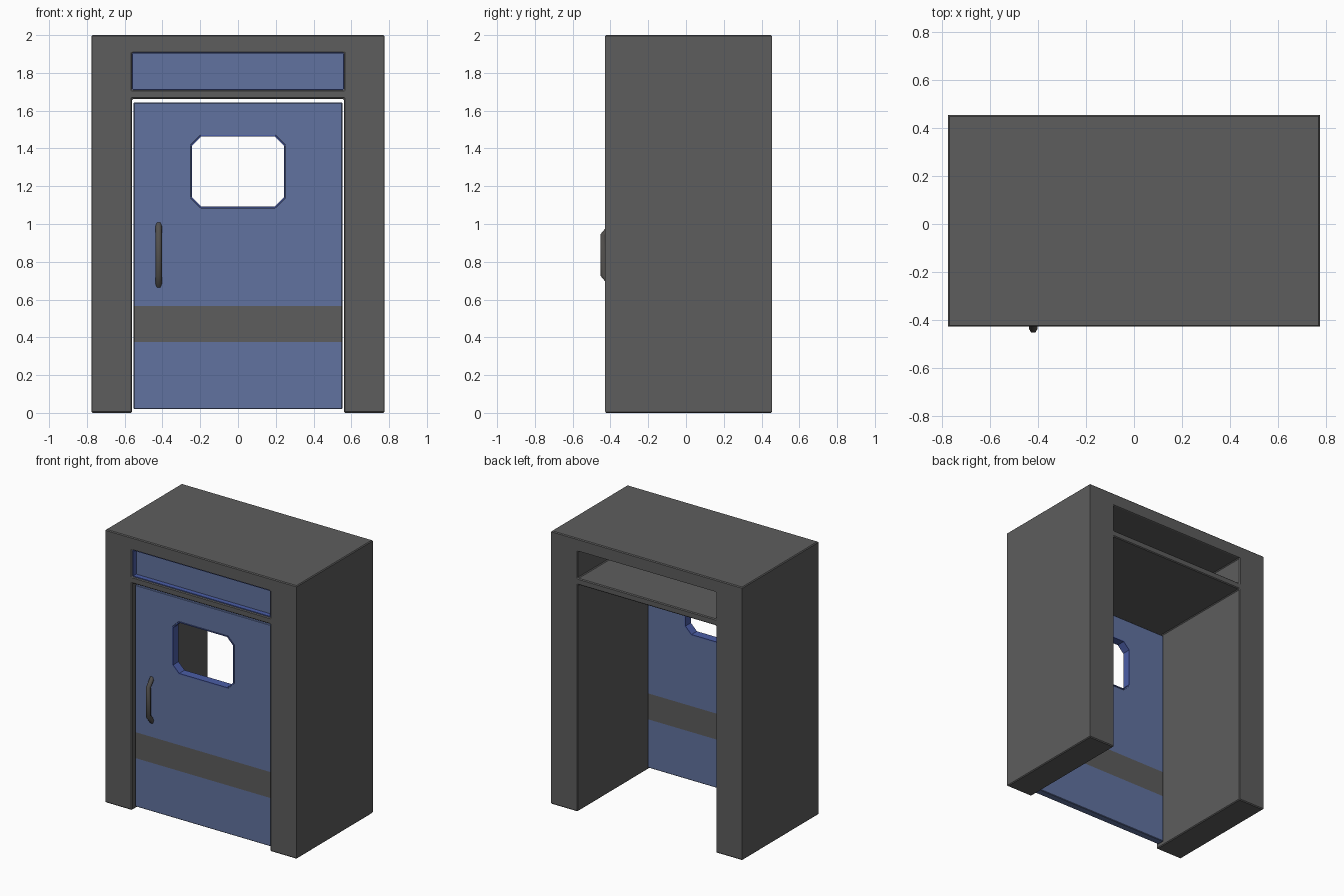
import bpy, bmesh

cube = bpy.data.objects.get("Cube")
if cube:
    bpy.data.objects.remove(cube, do_unlink=True)


def material(name, r, g, b):
    m = bpy.data.materials.new(name)
    m.use_nodes = True
    m.diffuse_color = (r, g, b, 1)
    m.node_tree.nodes["Principled BSDF"].inputs["Base Color"].default_value = (r, g, b, 1)
    return m


grey = material("frame grey", 0.11, 0.11, 0.11)
blue = material("panel blue", 0.12, 0.17, 0.35)
trim = material("trim blue", 0.07, 0.11, 0.38)
dark = material("handle dark grey", 0.085, 0.08, 0.075)


def rect(x, z0, z1):
    return [(-x, z0), (x, z0), (x, z1), (-x, z1)]


def octagon(x, z0, z1, c):
    """Rectangle with its corners cut off by c."""
    return [(-x + c, z0), (x - c, z0), (x, z0 + c), (x, z1 - c),
            (x - c, z1), (-x + c, z1), (-x, z1 - c), (-x, z0 + c)]


def plate(name, loops, y0, y1, mats, bevel=0.0, cuts=()):
    """Flat outline with holes, extruded from y0 to y1; cuts are heights to slice at."""
    bm = bmesh.new()
    for loop in loops:
        vs = [bm.verts.new((x, y0, z)) for x, z in loop]
        for a, b in zip(vs, vs[1:] + vs[:1]):
            bm.edges.new((a, b))
    bmesh.ops.triangle_fill(bm, edges=bm.edges[:], use_beauty=True)
    ext = bmesh.ops.extrude_face_region(bm, geom=bm.faces[:], use_keep_orig=True)
    moved = [g for g in ext["geom"] if isinstance(g, bmesh.types.BMVert)]
    bmesh.ops.translate(bm, verts=moved, vec=(0, y1 - y0, 0))
    for z in cuts:
        bmesh.ops.bisect_plane(bm, geom=bm.verts[:] + bm.edges[:] + bm.faces[:],
                               plane_co=(0, 0, z), plane_no=(0, 0, 1))
    bmesh.ops.recalc_face_normals(bm, faces=bm.faces[:])
    if cuts:
        for f in bm.faces:
            f.material_index = int(cuts[0] < f.calc_center_median().z < cuts[1])
    me = bpy.data.meshes.new(name)
    bm.to_mesh(me)
    bm.free()
    ob = bpy.data.objects.new(name, me)
    bpy.context.collection.objects.link(ob)
    for m in mats:
        me.materials.append(m)
    if bevel:
        mod = ob.modifiers.new("edge bevel", "BEVEL")
        mod.width = bevel
        mod.segments = 1
        mod.limit_method = "ANGLE"
    return ob


# Deep surround with a doorway notch and a transom opening
W, IN, FRONT, BACK = 0.775, 0.56, -0.428, 0.455
surround = [(-W, 0), (-IN, 0), (-IN, 1.663), (IN, 1.663),
            (IN, 0), (W, 0), (W, 2), (-W, 2)]
plate("frame", [surround, rect(IN, 1.71, 1.908)], FRONT, BACK, [grey], 0.006)

# Transom panel set back inside a thin rim
plate("transom_rim", [rect(IN, 1.71, 1.908), rect(IN - 0.005, 1.716, 1.902)],
      -0.42, -0.36, [trim])
plate("transom_panel", [rect(IN - 0.003, 1.713, 1.905)], -0.385, -0.355, [blue])

# Door leaf with a window hole and a painted band on both sides
plate("door", [rect(0.553, 0.02, 1.643), octagon(0.248, 1.087, 1.468, 0.052)],
      -0.40, -0.345, [blue, grey], 0.004, cuts=(0.375, 0.565))
plate("window_rim", [octagon(0.25, 1.085, 1.47, 0.052), octagon(0.243, 1.092, 1.463, 0.049)],
      -0.404, -0.341, [trim])

# Pull handle: a swept bar with slanted ends
cu = bpy.data.curves.new("door_handle", "CURVE")
cu.dimensions = "3D"
cu.bevel_depth = 0.018
cu.bevel_resolution = 1
cu.use_fill_caps = True
path = [(-0.39, 0.675), (-0.437, 0.73), (-0.437, 0.942), (-0.39, 0.997)]
sp = cu.splines.new("POLY")
sp.points.add(len(path) - 1)
for p, (y, z) in zip(sp.points, path):
    p.co = (-0.42, y, z, 1)
cu.materials.append(dark)
handle = bpy.data.objects.new("door_handle", cu)
bpy.context.collection.objects.link(handle)
